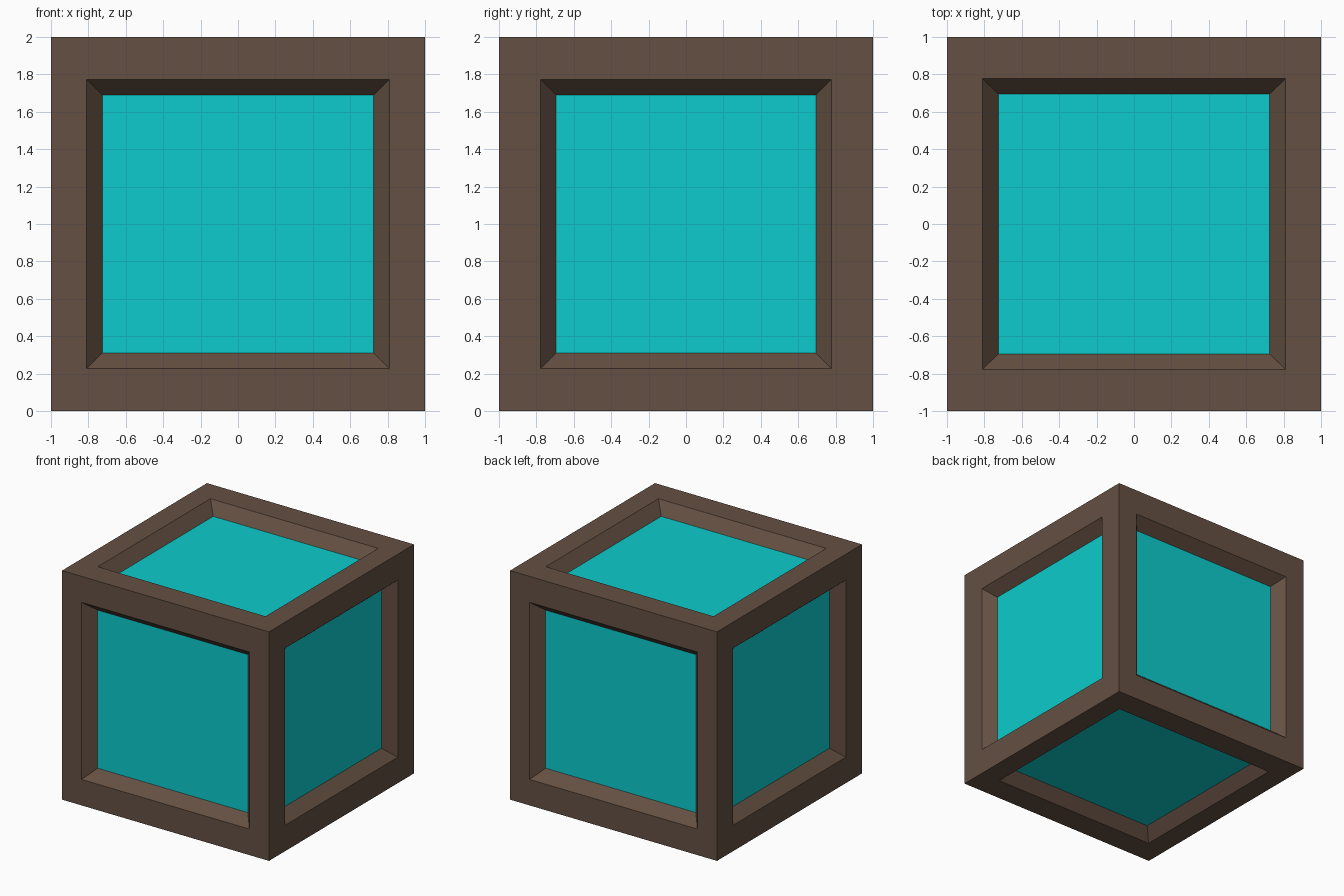
import bpy, bmesh
from mathutils import Vector

if "Cube" in bpy.data.objects:
    bpy.data.objects.remove(bpy.data.objects["Cube"])

OPENING = (0.81, 0.777, 0.773)   # half size of the openings along x, y, z
PANEL = (0.725, 0.694, 0.69)     # half size of the sunken panels
DEPTH = 0.1
CENTRE = Vector((0, 0, 1))


def material(name, colour):
    mat = bpy.data.materials.new(name)
    mat.diffuse_color = (*colour, 1)
    mat.use_nodes = True
    mat.node_tree.nodes["Principled BSDF"].inputs["Base Color"].default_value = mat.diffuse_color
    return mat


def add_object(name, bm, mat):
    mesh = bpy.data.meshes.new(name)
    bm.to_mesh(mesh)
    bm.free()
    mesh.materials.append(mat)
    obj = bpy.data.objects.new(name, mesh)
    obj.location = CENTRE
    bpy.context.collection.objects.link(obj)


def step_in(bm, face, axis, half, depth):
    """Extrude a cube face and resize the new cap to the given half sizes."""
    cap = bmesh.ops.extrude_discrete_faces(bm, faces=[face])["faces"][0]
    for v in cap.verts:
        for i in range(3):
            size = 1 - depth if i == axis else half[i]
            v.co[i] = size if v.co[i] > 0 else -size
    return cap


wood = material("brown_wood", (0.13, 0.08, 0.056))
cyan = material("cyan", (0.004, 0.60, 0.61))

# Frame: cube with a bevelled recess in every side
bm = bmesh.new()
bmesh.ops.create_cube(bm, size=2)
bm.normal_update()
sides = [(f, f.normal.copy()) for f in bm.faces]
caps = []
for face, normal in sides:
    axis = max(range(3), key=lambda i: abs(normal[i]))
    rim = step_in(bm, face, axis, OPENING, 0)
    caps.append((step_in(bm, rim, axis, PANEL, DEPTH), normal, axis))

# Panels: one sunken coloured sheet per side
names = {(0, 1): "right", (0, -1): "left", (1, 1): "back",
         (1, -1): "front", (2, 1): "top", (2, -1): "bottom"}
for cap, normal, axis in caps:
    pm = bmesh.new()
    pm.faces.new([pm.verts.new(v.co) for v in cap.verts])
    add_object(names[axis, round(normal[axis])] + "_panel", pm, cyan)

bmesh.ops.delete(bm, geom=[c[0] for c in caps], context='FACES')
add_object("frame", bm, wood)
